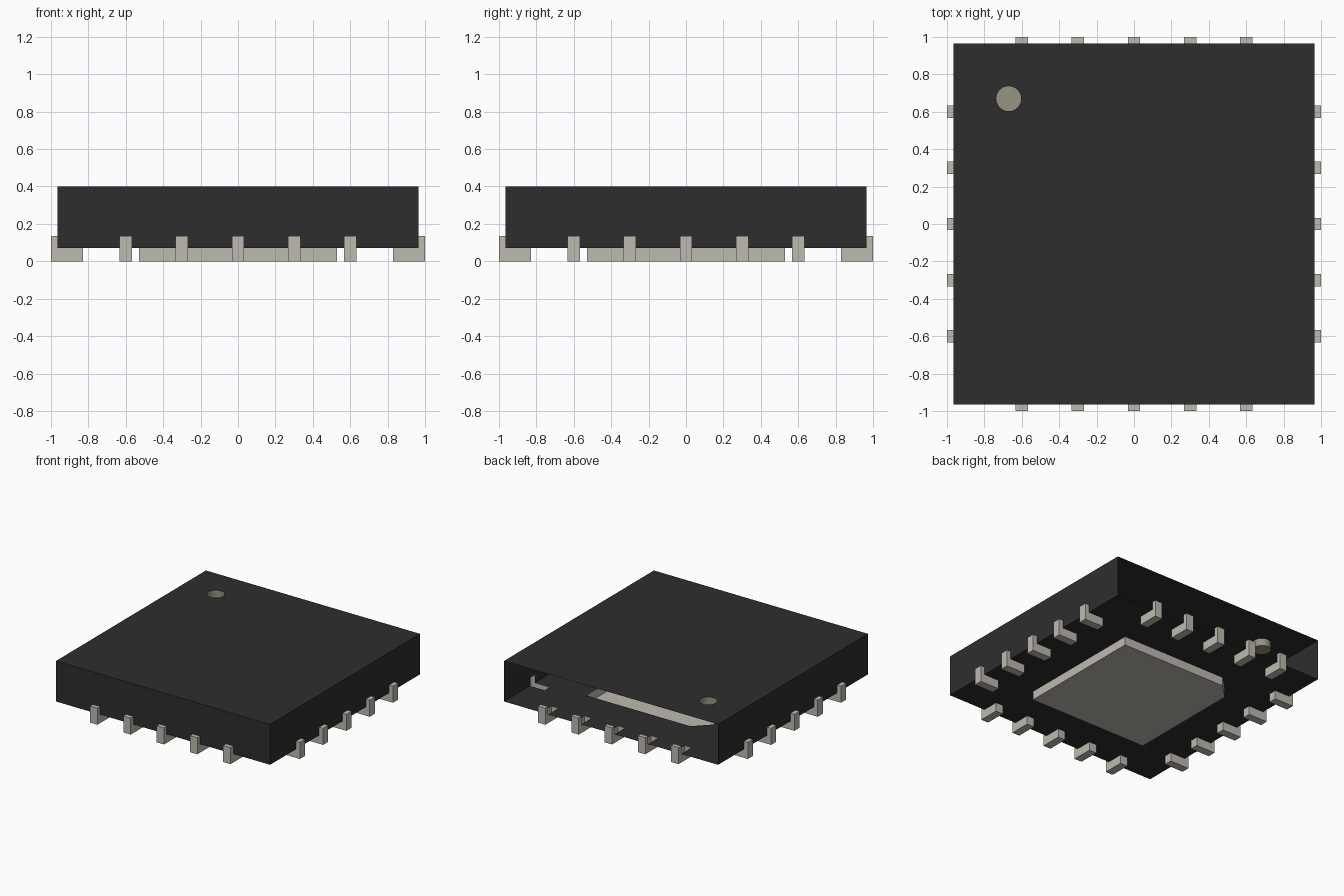
import bpy, bmesh, math
from mathutils import Matrix, Vector

if "Cube" in bpy.data.objects:
    bpy.data.objects.remove(bpy.data.objects["Cube"], do_unlink=True)

BODY, LOW, HIGH = 0.965, 0.07, 0.40          # body half width, underside, top
PIN_ROW = [-0.6, -0.3, 0.0, 0.3, 0.6]
PIN_W, PIN_TOP, PIN_IN = 0.033, 0.135, 0.83  # pin half width, height, inner end
PAD, CHAMFER = 0.53, 0.12
DOT_X, DOT_Y, DOT_R, DOT_DEPTH, SEGS = -0.67, 0.67, 0.067, 0.06, 32


def material(name, rgb):
    m = bpy.data.materials.new(name)
    m.use_nodes = True
    m.diffuse_color = (*rgb, 1)
    bsdf = m.node_tree.nodes["Principled BSDF"]
    bsdf.inputs["Base Color"].default_value = (*rgb, 1)
    bsdf.inputs["Roughness"].default_value = 0.6
    return m


black = material("black plastic", (0.027, 0.027, 0.027))
metal = material("pale metal", (0.515, 0.491, 0.434))
marker = material("marker beige", (0.314, 0.287, 0.231))


def face(bm, points, turn=0):
    rot = Matrix.Rotation(turn * math.pi / 2, 3, "Z")
    return bm.faces.new([bm.verts.new(rot @ Vector(p)) for p in points])


def finish(bm, name, mat, flip=False):
    bmesh.ops.remove_doubles(bm, verts=bm.verts, dist=1e-4)
    bmesh.ops.recalc_face_normals(bm, faces=bm.faces)
    if flip:
        bmesh.ops.reverse_faces(bm, faces=bm.faces)
    mesh = bpy.data.meshes.new(name)
    bm.to_mesh(mesh)
    bm.free()
    mesh.materials.append(mat)
    obj = bpy.data.objects.new(name, mesh)
    bpy.context.collection.objects.link(obj)
    return obj


def circle(start, end, z):
    steps = range(start, end + 1)
    return [(DOT_X + DOT_R * math.cos(i * 2 * math.pi / SEGS),
             DOT_Y + DOT_R * math.sin(i * 2 * math.pi / SEGS), z) for i in steps]


# Body shell: walls and underside are notched where the pins join; back is open
bm = bmesh.new()
B, P = BODY, PAD
for turn in range(4):
    wall = [(-B, -B, LOW)]
    floor = [(-B, -B, LOW)]
    for x in PIN_ROW:
        l, r = x - PIN_W, x + PIN_W
        wall += [(l, -B, LOW), (l, -B, PIN_TOP), (r, -B, PIN_TOP), (r, -B, LOW)]
        floor += [(l, -B, LOW), (l, -PIN_IN, LOW), (r, -PIN_IN, LOW), (r, -B, LOW)]
    wall += [(B, -B, LOW), (B, -B, HIGH), (-B, -B, HIGH)]
    floor += [(B, -B, LOW), (P, -P, LOW), (-P, -P, LOW)]
    if turn != 2:
        face(bm, wall, turn)
    face(bm, floor[::-1], turn)
# Underside corner beside the chamfered pad
face(bm, [(-P, P, LOW), (-P, P - CHAMFER, LOW), (-P + CHAMFER, P, LOW)][::-1])
# Top in two halves around the marker hole
face(bm, [(B, DOT_Y, HIGH), (B, B, HIGH), (-B, B, HIGH), (-B, DOT_Y, HIGH)]
     + circle(0, SEGS // 2, HIGH)[::-1])
face(bm, [(-B, DOT_Y, HIGH), (-B, -B, HIGH), (B, -B, HIGH), (B, DOT_Y, HIGH)]
     + circle(SEGS // 2, SEGS, HIGH)[::-1])
finish(bm, "body", black)

# Marker recess in the top
bm = bmesh.new()
low_ring = circle(0, SEGS - 1, HIGH - DOT_DEPTH)
high_ring = circle(0, SEGS - 1, HIGH)
face(bm, low_ring)
for i in range(SEGS):
    j = (i + 1) % SEGS
    face(bm, [low_ring[i], low_ring[j], high_ring[j], high_ring[i]])
dot = finish(bm, "marker_recess", marker, flip=True)
bpy.context.view_layer.objects.active = dot
dot.select_set(True)
bpy.ops.object.shade_smooth_by_angle(angle=math.radians(30))
dot.select_set(False)

# Thermal pad tray with one chamfered corner
bm = bmesh.new()
outline = [(-P, -P), (P, -P), (P, P), (-P + CHAMFER, P), (-P, P - CHAMFER)]
face(bm, [(x, y, 0) for x, y in outline])
for (x0, y0), (x1, y1) in zip(outline, outline[1:] + outline[:1]):
    face(bm, [(x0, y0, 0), (x1, y1, 0), (x1, y1, LOW), (x0, y0, LOW)])
finish(bm, "thermal_pad", metal)

# L-shaped pins, open where they meet the body
profile = [(-B, LOW), (-B, PIN_TOP), (-1, PIN_TOP), (-1, 0), (-PIN_IN, 0), (-PIN_IN, LOW)]
for turn, side in enumerate(["front", "right", "back", "left"]):
    for n, x in enumerate(PIN_ROW, 1):
        bm = bmesh.new()
        l, r = x - PIN_W, x + PIN_W
        for u in (l, r):
            face(bm, [(u, y, z) for y, z in profile], turn)
        for (y0, z0), (y1, z1) in zip(profile[1:], profile[2:]):
            face(bm, [(l, y0, z0), (r, y0, z0), (r, y1, z1), (l, y1, z1)], turn)
        name = {"right": "left", "left": "right"}.get(side, side)
        finish(bm, f"{name}_pin_{n}", metal)
